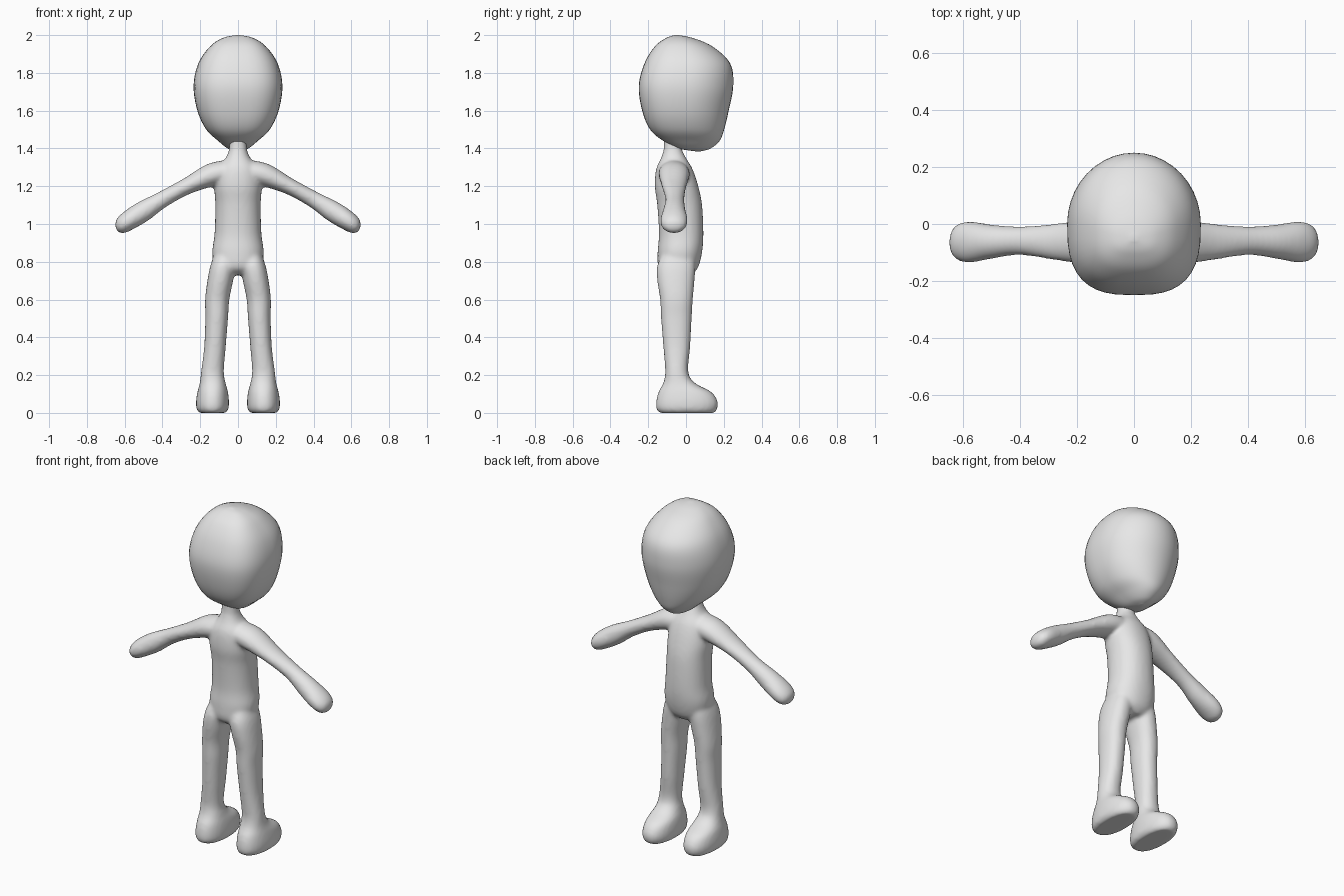
import bpy, bmesh
from math import cos, sin, pi, radians
from mathutils import Vector

cube = bpy.data.objects.get("Cube")
if cube:
    bpy.data.objects.remove(cube)

SIDES, STEPS = 40, 6


def make_material(name, rgb):
    mat = bpy.data.materials.new(name)
    mat.use_nodes = True
    mat.diffuse_color = (*rgb, 1)
    mat.node_tree.nodes["Principled BSDF"].inputs["Base Color"].default_value = (*rgb, 1)
    return mat


def spline(rows):
    """Smoothly interpolate rows of section numbers (Catmull-Rom)."""
    rows = [Vector(r) for r in rows]
    result = []
    for i in range(len(rows) - 1):
        a, b = rows[max(i - 1, 0)], rows[i]
        c, d = rows[i + 1], rows[min(i + 2, len(rows) - 1)]
        for k in range(STEPS):
            t = k / STEPS
            result.append(b + (c - a) * (t / 2)
                          + (a * 2 - b * 5 + c * 4 - d) * (t * t / 2)
                          + (b * 3 - a - c * 3 + d) * (t ** 3 / 2))
    return result + [rows[-1]]


def power(value, n):
    return (1 if value >= 0 else -1) * abs(value) ** (2 / n)


def loft(bm, rows, front=2.2, back=2.2, tilt=0.0, side=1):
    """Rows hold centre x, centre z, half width, front y and back y."""
    rings = []
    for x, z, half, y0, y1 in spline(rows):
        ring = []
        for i in range(SIDES):
            angle = 2 * pi * i / SIDES
            n = back if sin(angle) > 0 else front
            u = half * power(cos(angle), n)
            v = (y1 - y0) / 2 * power(sin(angle), n)
            ring.append(bm.verts.new((side * (x + u * cos(tilt)), (y0 + y1) / 2 + v,
                                      z + u * sin(tilt))))
        rings.append(ring)
    faces = [bm.faces.new(rings[0]), bm.faces.new(rings[-1])]
    for low, high in zip(rings, rings[1:]):
        for i in range(SIDES):
            j = (i + 1) % SIDES
            faces.append(bm.faces.new((low[i], low[j], high[j], high[i])))
    bmesh.ops.recalc_face_normals(bm, faces=faces)


def finish(name, bm, mat):
    mesh = bpy.data.meshes.new(name)
    bm.to_mesh(mesh)
    bm.free()
    mesh.materials.append(mat)
    mesh.shade_smooth()
    obj = bpy.data.objects.new(name, mesh)
    bpy.context.scene.collection.objects.link(obj)
    return obj


grey = make_material("plain grey", (0.8, 0.8, 0.8))

# Head: flatter towards the front, round and tapering towards the back
head_rows = [
    (0, 1.385, 0.01, 0.05, 0.08), (0, 1.4, 0.055, -0.04, 0.13),
    (0, 1.44, 0.105, -0.12, 0.178), (0, 1.5, 0.168, -0.19, 0.202),
    (0, 1.6, 0.215, -0.232, 0.226), (0, 1.73, 0.235, -0.25, 0.25),
    (0, 1.85, 0.21, -0.22, 0.234), (0, 1.94, 0.148, -0.165, 0.14),
    (0, 1.985, 0.08, -0.105, 0.035), (0, 2.0, 0.01, -0.06, -0.04)]
bm = bmesh.new()
loft(bm, head_rows, front=2.8, back=2)
finish("head", bm, grey)

# Torso and neck
torso_rows = [
    (0, 0.73, 0.07, -0.1, 0.03), (0, 0.77, 0.12, -0.145, 0.064),
    (0, 0.85, 0.136, -0.15, 0.085), (0, 0.95, 0.124, -0.143, 0.092),
    (0, 1.1, 0.12, -0.152, 0.085), (0, 1.2, 0.125, -0.165, 0.065),
    (0, 1.29, 0.11, -0.158, 0.035), (0, 1.35, 0.065, -0.132, 0),
    (0, 1.4, 0.047, -0.118, -0.022), (0, 1.48, 0.045, -0.118, -0.022)]

# Leg and foot
leg_rows = [
    (0.135, 0, 0.07, -0.14, 0.15), (0.135, 0.02, 0.084, -0.157, 0.165),
    (0.135, 0.06, 0.087, -0.158, 0.168), (0.134, 0.11, 0.081, -0.146, 0.135),
    (0.134, 0.16, 0.068, -0.12, 0.045), (0.135, 0.22, 0.06, -0.11, 0.012),
    (0.122, 0.35, 0.057, -0.12, 0.022), (0.113, 0.5, 0.06, -0.132, 0.03),
    (0.11, 0.6, 0.064, -0.137, 0.036), (0.094, 0.7, 0.068, -0.152, 0.045),
    (0.08, 0.78, 0.066, -0.152, 0.05), (0.07, 0.85, 0.05, -0.12, 0.04)]

# Arm and mitten hand
arm_rows = [
    (0.02, 1.28, 0.07, -0.14, 0.01), (0.13, 1.262, 0.064, -0.145, 0.02),
    (0.27, 1.2, 0.044, -0.128, 0.002), (0.4, 1.13, 0.044, -0.109, -0.009),
    (0.5, 1.068, 0.055, -0.122, -0.002), (0.58, 1.018, 0.052, -0.136, 0.009),
    (0.625, 0.985, 0.04, -0.122, -0.006), (0.642, 0.968, 0.012, -0.085, -0.045)]

bm = bmesh.new()
loft(bm, torso_rows)
for side in (-1, 1):
    loft(bm, leg_rows, side=side)
    loft(bm, arm_rows, front=2, back=2, tilt=radians(58), side=side)
body = finish("body", bm, grey)

# Fuse the limbs into one soft skin
fuse = body.modifiers.new("fuse", 'REMESH')
fuse.mode = 'VOXEL'
fuse.voxel_size = 0.01
fuse.use_smooth_shade = True
soften = body.modifiers.new("soften", 'SMOOTH')
soften.factor = 0.5
soften.iterations = 8
